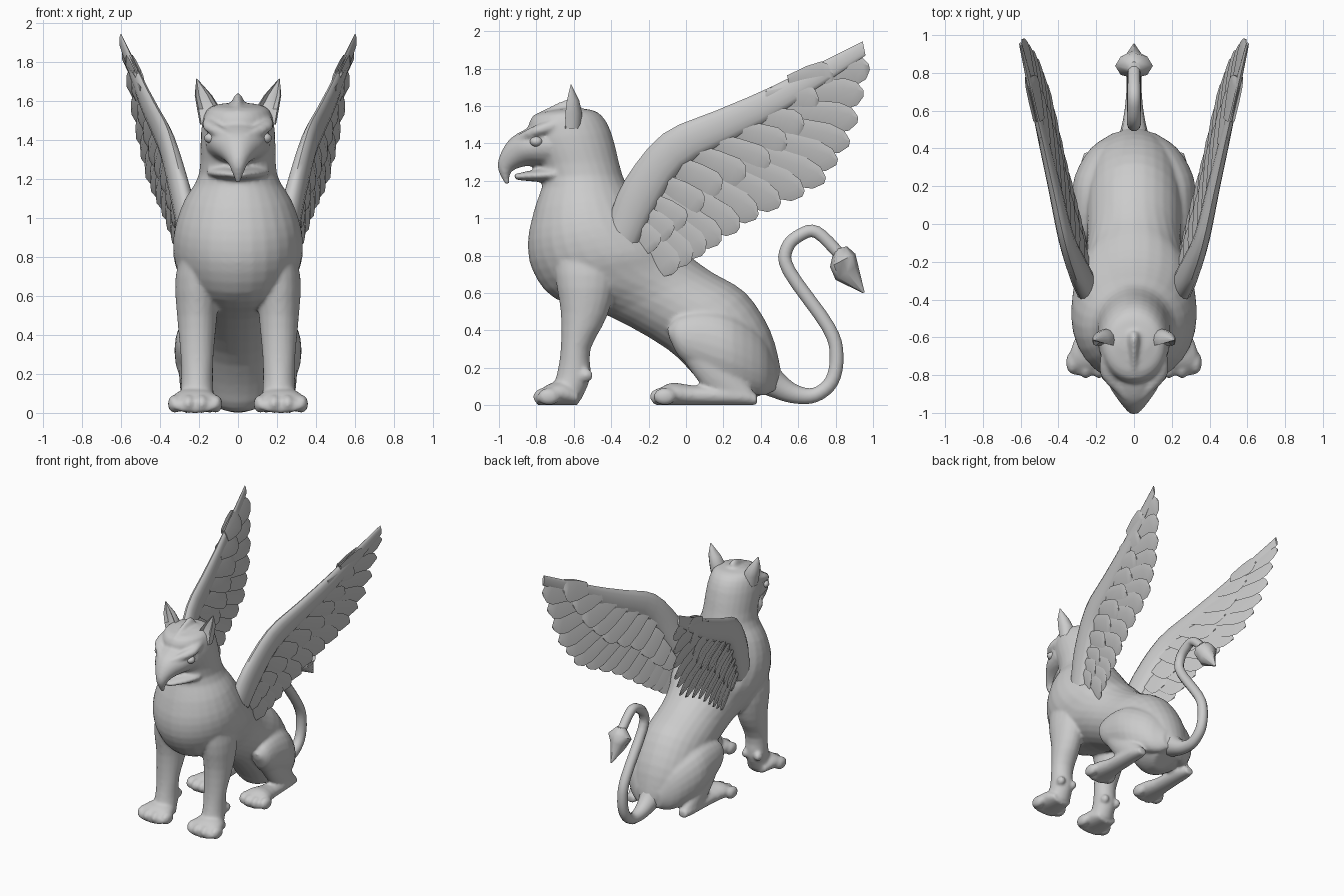
import bpy, bmesh, math
from mathutils import Vector

if "Cube" in bpy.data.objects:
    bpy.data.objects.remove(bpy.data.objects["Cube"])


def finish(name, bm, mirror=False, angle=50):
    bmesh.ops.recalc_face_normals(bm, faces=bm.faces[:])
    me = bpy.data.meshes.new(name)
    bm.to_mesh(me)
    bm.free()
    ob = bpy.data.objects.new(name, me)
    bpy.context.collection.objects.link(ob)
    if mirror:
        ob.modifiers.new("Mirror", 'MIRROR').use_mirror_merge = False
    bpy.ops.object.select_all(action='DESELECT')
    ob.select_set(True)
    bpy.context.view_layer.objects.active = ob
    bpy.ops.object.shade_smooth_by_angle(angle=math.radians(angle))
    return ob


def smooth_path(pts, steps):
    """Catmull-Rom interpolation of equal-length tuples."""
    P = [Vector(p) for p in pts]
    P = [2 * P[0] - P[1]] + P + [2 * P[-1] - P[-2]]
    out = []
    for i in range(1, len(P) - 2):
        a, b, c, d = P[i - 1:i + 3]
        for s in range(steps):
            t = s / steps
            out.append(0.5 * (2 * b + (c - a) * t + (2 * a - 5 * b + 4 * c - d) * t * t
                              + (3 * b - a - 3 * c + d) * t ** 3))
    return out + [P[-2]]


def bridge(bm, rings):
    """Skin a list of vertex rings."""
    n = len(rings[0])
    for r, q in zip(rings, rings[1:]):
        for k in range(n):
            bm.faces.new((r[k], r[(k + 1) % n], q[(k + 1) % n], q[k]))


def loft(name, secs, x=0, mirror=False, n=20, steps=3):
    """Each section: y,z of one edge, y,z of the other, half width (, centre x)."""
    bm = bmesh.new()
    rings = []
    secs = [s if len(s) == 6 else (*s, x) for s in secs]
    for y1, z1, y2, z2, w, xc in smooth_path(secs, steps):
        ring = []
        for k in range(n):
            a = 2 * math.pi * k / n
            c, s = math.cos(a), math.sin(a)
            ring.append(bm.verts.new((xc + w * s, (y1 + y2) / 2 + (y1 - y2) / 2 * c,
                                      max(0, (z1 + z2) / 2 + (z1 - z2) / 2 * c))))
        rings.append(ring)
    bridge(bm, rings)
    bm.faces.new(rings[0])
    bm.faces.new(rings[-1])
    return finish(name, bm, mirror)


def slab(name, secs, x):
    """Mirrored loft along y from sections: y, top z, half width; sole on the ground."""
    return loft(name, [(y, z, y, 0, w) for y, z, w in secs], x, True)


def blobs(name, centres, r):
    """Mirrored group of ellipsoids."""
    bm = bmesh.new()
    for c in centres:
        for v in bmesh.ops.create_uvsphere(bm, u_segments=12, v_segments=8, radius=1)['verts']:
            v.co = Vector([c[i] + v.co[i] * r[i] for i in range(3)])
    return finish(name, bm, True)


def toes(name, x, y, gap):
    """Four toes fanned across a paw."""
    return blobs(name, [(x + gap * d, y + gap * abs(d) * .35, .046) for d in (-1.5, -.5, .5, 1.5)],
                 (.036, .062, .047))


# Body, neck and skull in one sweep
body = loft("body", [
    (-.68, 1.585, -.58, 1.59, .08), (-.82, 1.545, -.47, 1.565, .16),
    (-.84, 1.42, -.40, 1.46, .19), (-.765, 1.22, -.34, 1.23, .2),
    (-.81, 1.05, -.28, 1.13, .275), (-.845, .88, -.18, 1.0, .325),
    (-.82, .72, -.05, .87, .33), (-.70, .57, .03, .79, .29),
    (-.42, .48, .14, .71, .25), (-.1, .30, .32, .60, .25),
    (.06, .14, .45, .4, .24), (.15, .02, .505, .2, .19), (.27, 0, .51, .1, .09)], n=28)

# Beak, brow and crest
flesh = [
    body,
    loft("upper_beak", [
        (-.76, 1.52, -.70, 1.26, .17), (-.88, 1.465, -.82, 1.28, .135),
        (-.95, 1.415, -.89, 1.27, .09), (-.998, 1.33, -.93, 1.25, .052),
        (-1.005, 1.26, -.945, 1.22, .032), (-.965, 1.175, -.94, 1.185, .012)]),
    loft("lower_beak", [
        (-.70, 1.28, -.70, 1.19, .165), (-.83, 1.255, -.80, 1.195, .115),
        (-.92, 1.235, -.91, 1.205, .04)]),
    loft("brow", [
        (-.68, 1.54, -.68, 1.46, .03, .145), (-.81, 1.495, -.80, 1.435, .042, .135),
        (-.93, 1.43, -.92, 1.39, .02, .04)], 0, True, 10),
    loft("crest", [
        (-.82, 1.55, -.80, 1.5, .02), (-.63, 1.64, -.62, 1.5, .032),
        (-.57, 1.62, -.565, 1.5, .03)], n=12)]
blobs("eye", [(.138, -.80, 1.41)], (.035, .035, .028))


# Ears: cupped cones with a hollow front
def ear():
    bm = bmesh.new()
    n = 12
    rings = []
    for z, x, r in ((1.48, .14, .055), (1.56, .15, .06), (1.63, .178, .044), (1.715, .212, .002)):
        ring = []
        for k in range(n):
            a = 2 * math.pi * k / n
            dent = .7 * r if k in (8, 9, 10) and z > 1.5 else 0
            ring.append(bm.verts.new((x + r * math.cos(a), -.615 + r * math.sin(a) + dent, z)))
        rings.append(ring)
    bridge(bm, rings)
    finish("ear", bm, True, 35)


ear()

# Front legs and paws, then hind legs
flesh += [
    loft("front_leg", [
        (-.70, .95, -.40, .95, .05), (-.70, .7, -.37, .7, .11),
        (-.67, .5, -.42, .48, .102), (-.67, .3, -.51, .3, .085),
        (-.69, .17, -.51, .15, .082), (-.72, .07, -.56, .03, .09)], .21, True),
    slab("front_paw", [(-.575, .08, .08), (-.65, .13, .11), (-.74, .11, .13), (-.80, .06, .105)], .22),
    toes("front_toe", .22, -.77, .07),
    blobs("dew_claw", [(.16, -.535, .16), (.27, -.535, .16)], (.03, .04, .035)),
    loft("thigh", [
        (-.10, .41, -.09, .36, .03, .23), (-.04, .475, -.03, .25, .08, .23),
        (.1, .505, .1, .16, .11, .215), (.25, .48, .25, .09, .13, .185),
        (.4, .38, .4, .05, .11, .12), (.485, .22, .48, .08, .05, .06)], 0, True),
    loft("hind_shank", [
        (-.09, .37, .05, .44, .05), (-.02, .25, .14, .34, .07),
        (.08, .11, .26, .2, .065), (.18, .02, .36, .08, .05)], .235, True),
    slab("hind_foot", [(.38, .06, .035), (.28, .1, .06), (.05, .105, .075),
                       (-.08, .12, .105), (-.17, .07, .09)], .23),
    toes("hind_toe", .235, -.145, .06)]

# Fuse all flesh into one softly blended skin
bpy.ops.object.select_all(action='DESELECT')
for ob in flesh:
    ob.select_set(True)
bpy.context.view_layer.objects.active = body
bpy.ops.object.convert(target='MESH')
bpy.ops.object.join()
body = bpy.context.view_layer.objects.active
body.name = "body"
remesh = body.modifiers.new("Fuse", 'REMESH')
remesh.mode = 'VOXEL'
remesh.voxel_size = .011
remesh.use_smooth_shade = True
soft = body.modifiers.new("Soften", 'SMOOTH')
soft.factor = .5
soft.iterations = 6

# Tail tube, thick at the root, with a faceted spade tip
cu = bpy.data.curves.new("tail", 'CURVE')
cu.dimensions = '3D'
cu.bevel_depth = .04
cu.bevel_resolution = 3
cu.use_fill_caps = True
path = smooth_path([(.40, .17), (.48, .11), (.58, .06), (.69, .055), (.78, .13), (.805, .27),
                    (.76, .42), (.55, .72), (.54, .84), (.61, .91), (.70, .925), (.83, .80)], 4)
sp = cu.splines.new('POLY')
sp.points.add(len(path) - 1)
for i, (p, (y, z)) in enumerate(zip(sp.points, path)):
    p.co = (0, y, z, 1)
    p.radius = 1.05 - .2 * i / len(path) + 1.7 * max(0, 1 - i / 14) ** 2
bpy.context.collection.objects.link(bpy.data.objects.new("tail", cu))
loft("tail_tip", [
    (.86, .85, .79, .83, .035), (.905, .81, .77, .74, .10), (.92, .75, .80, .67, .055),
    (.955, .605, .945, .60, .005)], n=8, steps=1)


# Wings lie close to one slanted plane
def wing_x(y, z):
    return .181 + .162 * y + .137 * z


loft("wing_arm", [(*s, wing_x(s[0], s[1])) for s in (
    (-.42, .98, -.26, .84, .06), (-.33, 1.2, -.17, 1.03, .055), (-.125, 1.45, -.02, 1.27, .042),
    (.16, 1.575, .25, 1.42, .034), (.45, 1.70, .5, 1.56, .027), (.945, 1.945, .96, 1.87, .008))],
    0, True, 14)


def along(pts, t):
    """Point at fraction t of a polyline."""
    f = t * (len(pts) - 1)
    i = min(int(f), len(pts) - 2)
    return Vector(pts[i]).lerp(Vector(pts[i + 1]), f - i)


def feathers(name, count, width, reach, off):
    """Overlapping ridged blades from the arm towards the trailing edge."""
    roots = [(-.30, .98), (-.2, 1.1), (-.08, 1.3), (.1, 1.42), (.3, 1.55), (.55, 1.72)]
    tips = [(-.06, .71), (.14, .84), (.40, 1.02), (.73, 1.18), (.90, 1.44), (.98, 1.81)]
    bm = bmesh.new()
    for i in range(count):
        t = i / (count - 1)
        a = along(roots, t)
        b = a.lerp(along(tips, t), reach)
        d = (b - a).normalized()
        side = Vector((-d.y, d.x))
        rows = []
        for f, w in ((0, .55), (.45, .9), (.8, 1), (.93, .75), (1, .2)):
            c = a.lerp(b, f)
            row = []
            for u, lift in ((-1, -.016), (.35, .014), (1, .008), (.35, -.006)):
                p = c + side * (u * w * width / 2)
                row.append(bm.verts.new((wing_x(p.x, p.y) + off + lift * (.4 + .6 * w), p.x, p.y)))
            rows.append(row)
        bridge(bm, rows)
        bm.faces.new(rows[0])
        bm.faces.new(rows[-1])
    finish(name, bm, True, 30)


feathers("flight_feather", 14, .165, 1, 0)
feathers("outer_covert", 11, .16, .55, .016)
feathers("inner_covert", 11, .16, .55, -.016)
